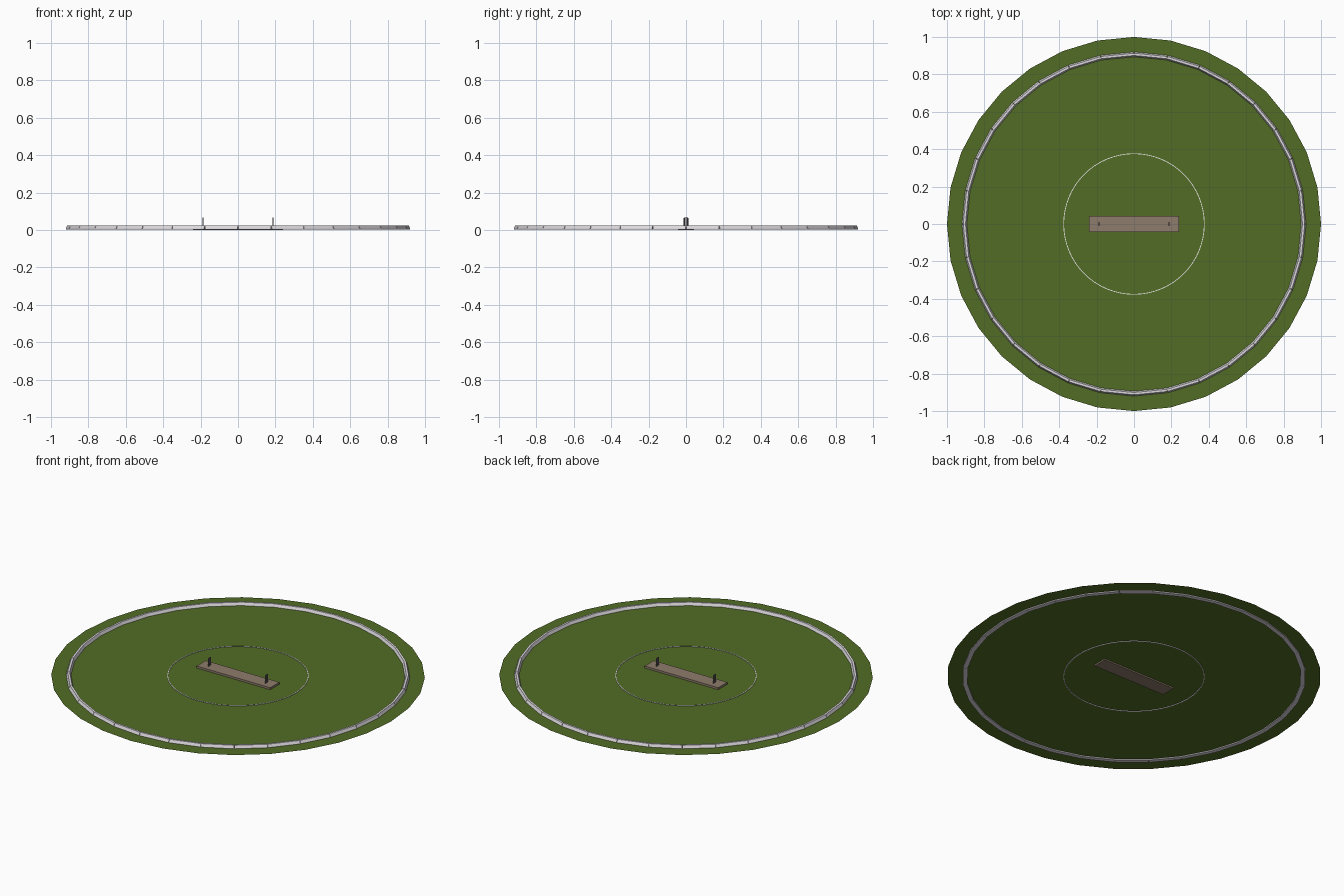
import bpy, bmesh, math
from mathutils import Matrix, Vector

if "Cube" in bpy.data.objects:
    bpy.data.objects.remove(bpy.data.objects["Cube"])


def mat(name, rgb):
    m = bpy.data.materials.new(name)
    m.diffuse_color = (*rgb, 1)
    m.use_nodes = True
    m.node_tree.nodes["Principled BSDF"].inputs["Base Color"].default_value = m.diffuse_color
    return m


GRASS = mat("grass green", (0.085, 0.152, 0.018))
CLAY = mat("pitch clay", (0.27, 0.20, 0.145))
ROPE = mat("boundary white", (0.72, 0.69, 0.72))
LINE = mat("line white", (0.8, 0.8, 0.8))
WOOD = mat("stump wood", (0.15, 0.13, 0.13))


def finish(name, bm, material):
    bmesh.ops.recalc_face_normals(bm, faces=bm.faces)
    me = bpy.data.meshes.new(name)
    bm.to_mesh(me)
    bm.free()
    me.materials.append(material)
    ob = bpy.data.objects.new(name, me)
    bpy.context.collection.objects.link(ob)
    return ob


def box(bm, center, size):
    m = Matrix.Translation(center) @ Matrix.Diagonal((*size, 1))
    bmesh.ops.create_cube(bm, size=1, matrix=m)


SIDES = 32
GROUND = 0.008

# flat outfield disc
bm = bmesh.new()
vs = [bm.verts.new((math.cos(2 * math.pi * i / SIDES),
                    math.sin(2 * math.pi * i / SIDES), GROUND)) for i in range(SIDES)]
bm.faces.new(vs)
outfield = finish("outfield", bm, GRASS)

# boundary cushions: one straight tapered block per side
bm = bmesh.new()
profile = [(-0.013, 0.002), (0.013, 0.002), (0.013, 0.009), (0.006, 0.025),
           (-0.006, 0.025), (-0.013, 0.009)]
R = 0.907
half = R * math.sin(math.pi / SIDES) - 0.0005
for i in range(SIDES):
    rot = Matrix.Rotation(2 * math.pi * (i + 0.5) / SIDES, 3, 'Z')
    mid = R * math.cos(math.pi / SIDES)
    ends = [[bm.verts.new(rot @ Vector((mid + r, s * half, z))) for r, z in profile]
            for s in (-1, 1)]
    n = len(profile)
    bm.faces.new(ends[0])
    bm.faces.new(ends[1])
    for k in range(n):
        bm.faces.new((ends[0][k], ends[0][(k + 1) % n],
                      ends[1][(k + 1) % n], ends[1][k]))
finish("boundary_cushions", bm, ROPE)

# thin inner circle line, visible above and below the grass
bm = bmesh.new()
N = 64
rings = []
for r, z in ((0.374, 0.004), (0.378, 0.004), (0.378, 0.011), (0.374, 0.011)):
    rings.append([bm.verts.new((r * math.cos(2 * math.pi * i / N),
                                r * math.sin(2 * math.pi * i / N), z)) for i in range(N)])
for k in range(4):
    a, b = rings[k], rings[(k + 1) % 4]
    for i in range(N):
        j = (i + 1) % N
        bm.faces.new((a[i], a[j], b[j], b[i]))
finish("inner_circle_line", bm, LINE)

# raised pitch slab
bm = bmesh.new()
box(bm, (0, 0, 0.01), (0.48, 0.085, 0.02))
finish("pitch", bm, CLAY)

# a wicket at each end: three stumps and the bails
for side, label in ((-1, "left"), (1, "right")):
    x = side * 0.187
    bm = bmesh.new()
    for y in (-0.009, 0, 0.009):
        bmesh.ops.create_cone(bm, cap_ends=True, segments=8, radius1=0.0033, radius2=0.0033,
                              depth=0.047, matrix=Matrix.Translation((x, y, 0.0415)))
    box(bm, (x, 0, 0.066), (0.003, 0.024, 0.003))
    finish("wicket_" + label, bm, WOOD)
